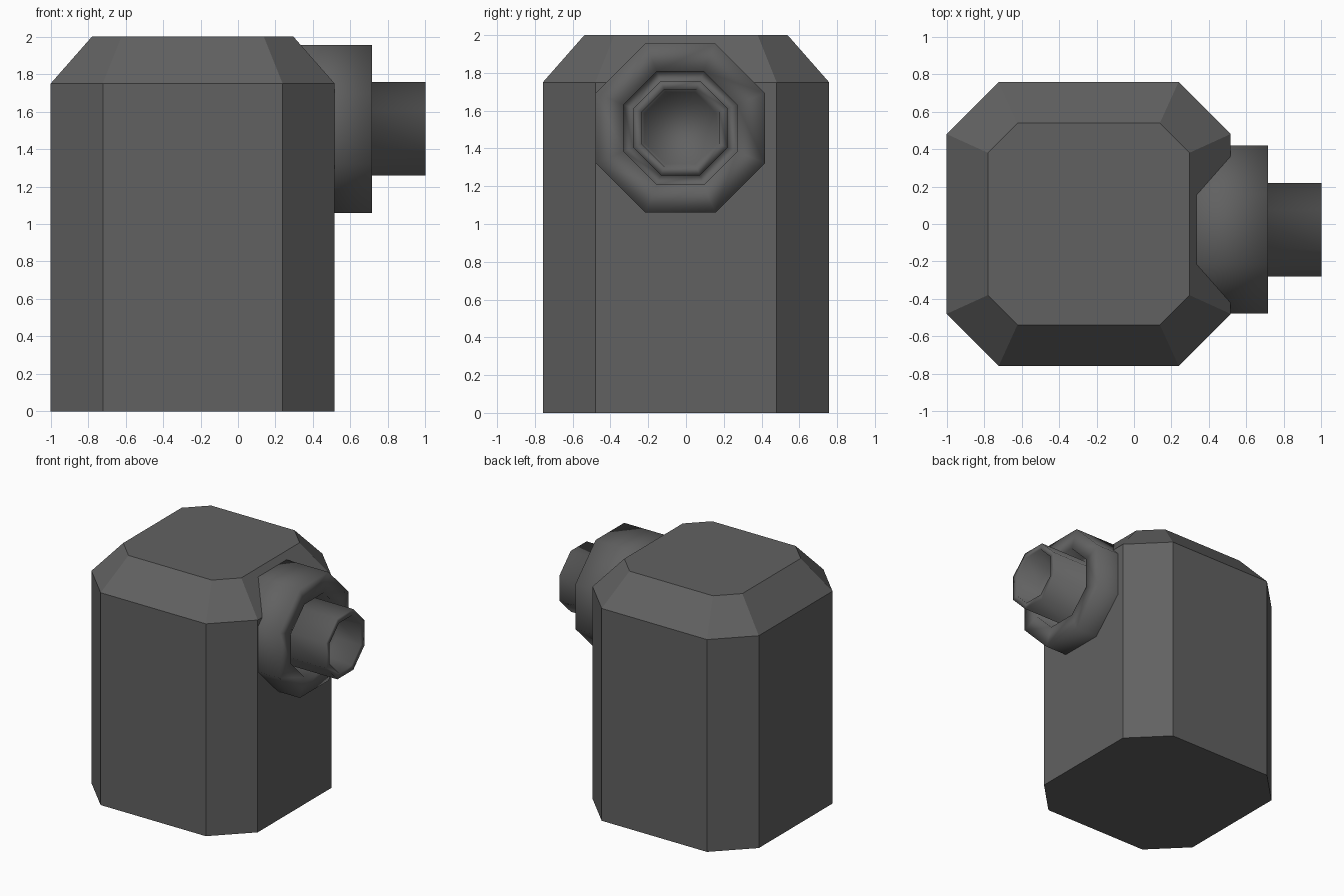
import bpy, math

if "Cube" in bpy.data.objects:
    bpy.data.objects.remove(bpy.data.objects["Cube"])

grey = bpy.data.materials.new("dark_grey")
grey.diffuse_color = (0.12, 0.12, 0.12, 1)
grey.use_nodes = True
grey.node_tree.nodes["Principled BSDF"].inputs["Base Color"].default_value = grey.diffuse_color


def loft(name, rings, smooth=False):
    """Skin a stack of equal-sized rings and cap both ends."""
    n = len(rings[0])
    verts = [p for r in rings for p in r]
    faces = [tuple(reversed(range(n))),
             tuple(range(len(verts) - n, len(verts)))]
    for k in range(len(rings) - 1):
        a, b = k * n, (k + 1) * n
        for i in range(n):
            j = (i + 1) % n
            faces.append((a + i, a + j, b + j, b + i))
    mesh = bpy.data.meshes.new(name)
    mesh.from_pydata(verts, [], faces)
    mesh.materials.append(grey)
    for p in mesh.polygons:
        p.use_smooth = smooth
    mesh.update()
    ob = bpy.data.objects.new(name, mesh)
    bpy.context.collection.objects.link(ob)
    return ob


def chamfered(cx, hx, hy, fx, fy, z):
    """Rectangle with cut corners; fx, fy are the half lengths of the flats."""
    pts = [(hx, -fy), (hx, fy), (fx, hy), (-fx, hy),
           (-hx, fy), (-hx, -fy), (-fx, -hy), (fx, -hy)]
    return [(cx + x, y, z) for x, y in pts]


def octagon(x, apothem, y=-0.03, z=1.508):
    """Flat-topped octagon facing along x."""
    r = apothem / math.cos(math.pi / 8)
    angles = [math.pi / 8 + i * math.pi / 4 for i in range(8)]
    return [(x, y + r * math.cos(a), z + r * math.sin(a)) for a in angles]


# Eight-sided body with sloped shoulder
loft("body", [
    chamfered(-0.242, 0.758, 0.758, 0.48, 0.48, 0),
    chamfered(-0.242, 0.758, 0.758, 0.48, 0.48, 1.75),
    chamfered(-0.242, 0.538, 0.538, 0.38, 0.38, 2.0),
])

# Stepped nozzle: collar with groove, then hollow tube
profile = [(0.25, 0.448), (0.715, 0.448), (0.715, 0.30), (0.55, 0.30),
           (0.55, 0.25), (1.0, 0.25), (1.0, 0.205), (0.78, 0.19)]
loft("nozzle", [octagon(x, r) for x, r in profile], smooth=True)
